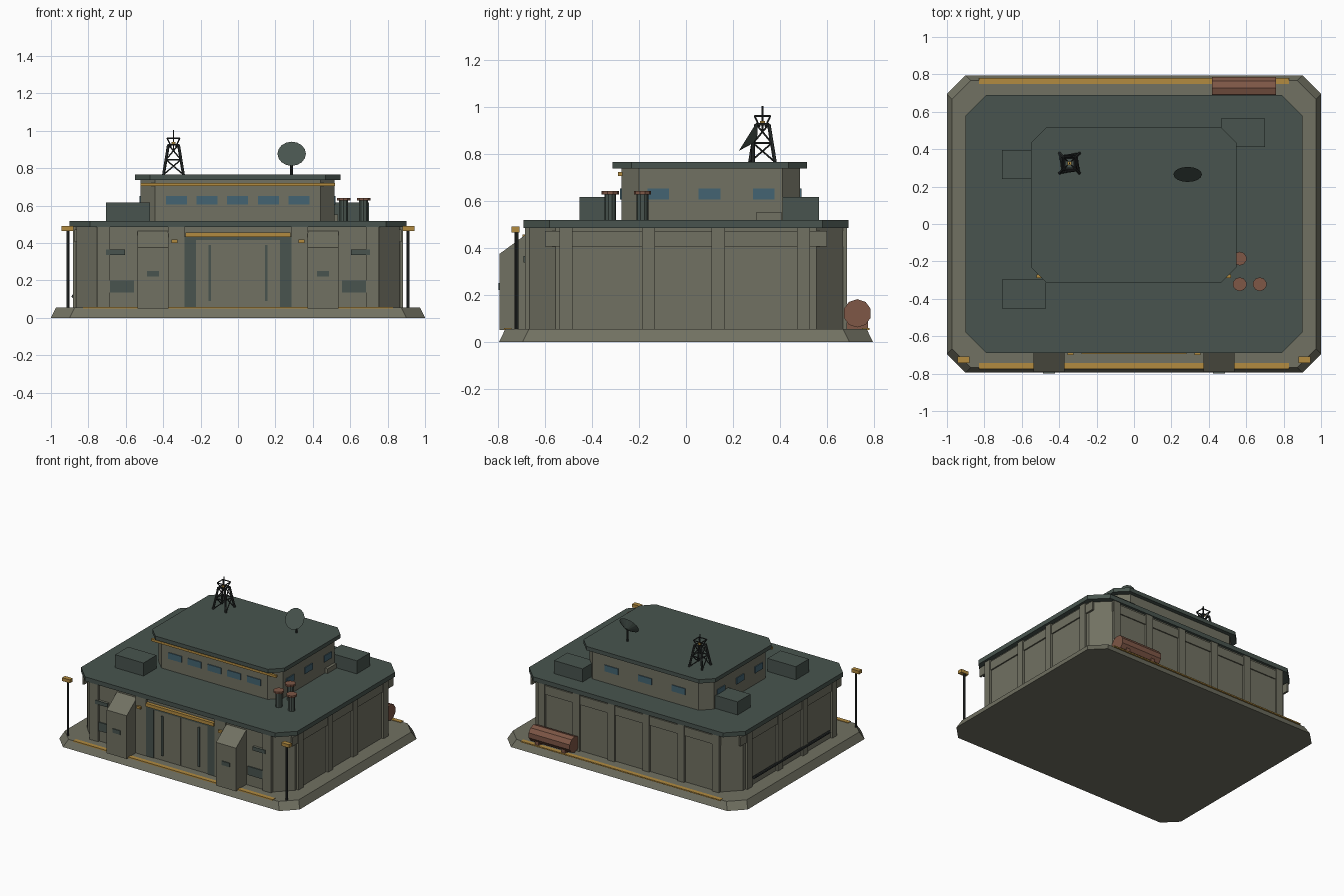
import bpy, bmesh, math
from mathutils import Vector

if "Cube" in bpy.data.objects:
    bpy.data.objects.remove(bpy.data.objects["Cube"])


def material(name, rgb):
    """Flat colour given as 0-255 display values, stored as linear."""
    lin = [((c / 255 + 0.055) / 1.055) ** 2.4 for c in rgb] + [1]
    m = bpy.data.materials.new(name)
    m.use_nodes = True
    m.diffuse_color = lin
    m.node_tree.nodes["Principled BSDF"].inputs["Base Color"].default_value = lin
    return m


CONCRETE = material("olive concrete", (113, 113, 98))
ROOF = material("dark green metal", (72, 84, 78))
YELLOW = material("hazard yellow", (178, 139, 64))
RUST = material("rust brown", (126, 87, 70))
GLASS = material("blue glass", (68, 100, 114))
BLACK = material("blackened steel", (44, 48, 47))


def finish(name, bm, mat):
    bmesh.ops.recalc_face_normals(bm, faces=bm.faces[:])
    me = bpy.data.meshes.new(name)
    bm.to_mesh(me)
    bm.free()
    me.materials.append(mat)
    ob = bpy.data.objects.new(name, me)
    bpy.context.collection.objects.link(ob)
    return ob


def box(name, mat, x, y, z):
    """Box from (low, high) ranges."""
    bm = bmesh.new()
    for v in bmesh.ops.create_cube(bm, size=1)["verts"]:
        v.co = [r[0] if c < 0 else r[1] for c, r in zip(v.co, (x, y, z))]
    return finish(name, bm, mat)


def slab(name, mat, x, y, z, cut, inset=0):
    """Prism with cut corners, its top drawn in by inset."""
    bm = bmesh.new()
    rings = []
    for h, i in ((z[0], 0), (z[1], inset)):
        x0, x1, y0, y1 = x[0] + i, x[1] - i, y[0] + i, y[1] - i
        pts = [(x0 + cut, y0), (x1 - cut, y0), (x1, y0 + cut), (x1, y1 - cut),
               (x1 - cut, y1), (x0 + cut, y1), (x0, y1 - cut), (x0, y0 + cut)]
        rings.append([bm.verts.new((*p, h)) for p in pts])
        bm.faces.new(rings[-1])
    for k in range(8):
        j = (k + 1) % 8
        bm.faces.new((rings[0][k], rings[0][j], rings[1][j], rings[1][k]))
    return finish(name, bm, mat)


def rod(name, mat, a, b, r, r2=None, sides=8):
    """Cylinder or cone between two points."""
    a, b = Vector(a), Vector(b)
    bm = bmesh.new()
    bmesh.ops.create_cone(bm, cap_ends=True, segments=sides, radius1=r,
                          radius2=r if r2 is None else r2, depth=(b - a).length)
    rot = (b - a).to_track_quat("Z", "Y").to_matrix().to_4x4()
    bm.transform(rot)
    bmesh.ops.translate(bm, verts=bm.verts[:], vec=(a + b) / 2)
    return finish(name, bm, mat)


def around(c, half):
    return (c - half, c + half)


# Foundation, main hall, and the two roofs
slab("foundation", CONCRETE, (-1, 1), (-.795, .795), (0, .055), .1, .027)
slab("main_hall", CONCRETE, (-.865, .865), (-.67, .67), (.055, .487), .115)
slab("main_roof", ROOF, (-.9, .9), (-.69, .69), (.485, .518), .11)
slab("upper_storey", CONCRETE, (-.52, .515), (-.275, .485), (.518, .738), .075)
slab("upper_roof", ROOF, (-.55, .548), (-.312, .515), (.737, .766), .08)

# Wall pilasters and top beams
WALL = (.055, .485)
for s, side in ((1, "left"), (-1, "right")):
    out = sorted((s * .86, s * .882))
    for y in (-.51, -.16, .137, .5):
        box(side + "_pilaster", CONCRETE, out, around(y, .028), WALL)
    box(side + "_beam", CONCRETE, sorted((s * .86, s * .875)), (-.6, .6), (.405, .472))
    box(side + "_front_pilaster", CONCRETE, around(s * .72, .035), (-.685, -.66), WALL)
    box(side + "_door_jamb", CONCRETE, around(s * .33, .045), (-.685, -.66), WALL)
    for k in (.145, .435, .725):
        box(side + "_back_pilaster", CONCRETE, around(s * k, .028), (.66, .685), WALL)
box("back_beam", CONCRETE, (-.755, .755), (.66, .678), (.405, .472))

# Front gate
for s, side in ((1, "left"), (-1, "right")):
    box(side + "_gate_frame", ROOF, sorted((s * .225, s * .285)), (-.684, -.66), (.055, .43))
    box(side + "_gate_leaf", CONCRETE, sorted((s * .002, s * .225)), (-.678, -.66), (.055, .416))
    box(side + "_gate_bar", ROOF, around(s * .152, .007), (-.686, -.67), (.09, .388))
    box(side + "_gate_lamp", YELLOW, around(s * .34, .016), (-.7, -.68), (.4, .418))
box("gate_lintel", ROOF, (-.285, .285), (-.682, -.66), (.416, .434))
box("gate_stripe", YELLOW, (-.282, .282), (-.695, -.66), (.432, .457))

# Sloped buttresses, wall vents and lamp posts, mirrored across the front
for s, side in ((1, "left"), (-1, "right")):
    buttress = box(side + "_buttress", CONCRETE, around(s * .455, .083),
                   (-.792, -.66), (.05, .472))
    for v in buttress.data.vertices:
        if v.co.y < -.7 and v.co.z > .4:
            v.co.z = .375
    box(side + "_buttress_slit", ROOF, around(s * .455, .032), (-.798, -.79), (.22, .25))
    box(side + "_upper_vent", ROOF, around(s * .655, .052), (-.69, -.682), (.337, .365))
    box(side + "_lower_vent", ROOF, around(s * .622, .067), (-.678, -.668), (.135, .2))
    box(side + "_vent_backing", CONCRETE, around(s * .655, .052), (-.684, -.66), (.337, .365))
    rod(side + "_lamp_post", BLACK, (s * .91, -.72, .05), (s * .91, -.72, .467), .008)
    box(side + "_lamp_head", YELLOW, around(s * .912, .032), (-.742, -.708), (.465, .49))

# Yellow ground stripes
for name, y in (("front_stripe", -.758), ("back_stripe", .768 - .003)):
    box(name, YELLOW, (-.83, .83), around(y, .016), (.05, .059))

# Upper storey windows and stripe
WIN = (.605, .652)
for i in range(5):
    box("front_window", GLASS, around((i - 2) * .164 - .002, .056), (-.281, -.27), WIN)
for y in (-.118, .1, .33):
    box("left_window", GLASS, (.51, .521), around(y, .046), WIN)
    box("right_window", GLASS, (-.526, -.515), around(y, .046), WIN)
for x in (-.28, 0, .28):
    box("back_window", GLASS, around(x, .056), (.48, .491), WIN)
box("upper_stripe", YELLOW, (-.522, .518), (-.288, -.27), (.705, .722))
box("side_step", CONCRETE, (.51, .535), (.3, .405), (.515, .553))

# Roof plant boxes
for x, y in ((-.588, .318), (-.588, -.375), (.583, .488)):
    box("roof_unit", ROOF, around(x, .118), around(y, .077), (.515, .616))

# Exhaust stacks
for x, y in ((.565, -.185), (.565, -.322), (.672, -.322)):
    rod("stack", ROOF, (x, y, .515), (x, y, .628), .025, sides=10)
    rod("stack_cap", RUST, (x, y, .626), (x, y, .641), .037, sides=10)

# Fuel tank on saddles, and pipe along the right wall
rod("fuel_tank", RUST, (.418, .728, .122), (.76, .728, .122), .06, sides=10)
for x in (.48, .7):
    box("tank_saddle", RUST, around(x, .015), around(.728, .045), (.05, .09))
rod("wall_pipe", BLACK, (-.88, -.45, .115), (-.88, .45, .115), .01)

# Lattice mast
CX, CY = -.345, .325


def corner(k, half, z):
    a = math.pi / 4 + k * math.pi / 2
    r = half * math.sqrt(2)
    return (CX + r * math.cos(a), CY + r * math.sin(a), z)


LEVELS = ((.053, .765), (.04, .845), (.027, .925))
for k in range(4):
    rod("mast_leg", BLACK, corner(k, *LEVELS[0]), corner(k, *LEVELS[2]), .008, sides=6)
    rod("mast_flare", BLACK, corner(k, .012, .915), corner(k, .033, .96), .004, sides=5)
    rod("mast_top_rail", BLACK, corner(k, .033, .96), corner(k + 1, .033, .96), .004, sides=5)
    for level in LEVELS[1:]:
        rod("mast_ring", BLACK, corner(k, *level), corner(k + 1, *level), .005, sides=5)
    for low, high in zip(LEVELS, LEVELS[1:]):
        rod("mast_brace", BLACK, corner(k, *low), corner(k + 1, *high), .004, sides=5)
rod("mast_spire", BLACK, (CX, CY, .9), (CX, CY, 1.003), .004, sides=6)
box("mast_beacon", YELLOW, around(CX, .01), around(CY, .01), (.925, .94))

# Dish aerial, tilted up toward the front
hub = Vector((.287, .265, .877))
aim = Vector((0, -.85, .53)).normalized()
rod("dish_post", BLACK, (.287, .285, .76), (.287, .285, .86), .008)
rod("dish", ROOF, hub - aim * .035, hub, .015, .076, sides=16)
